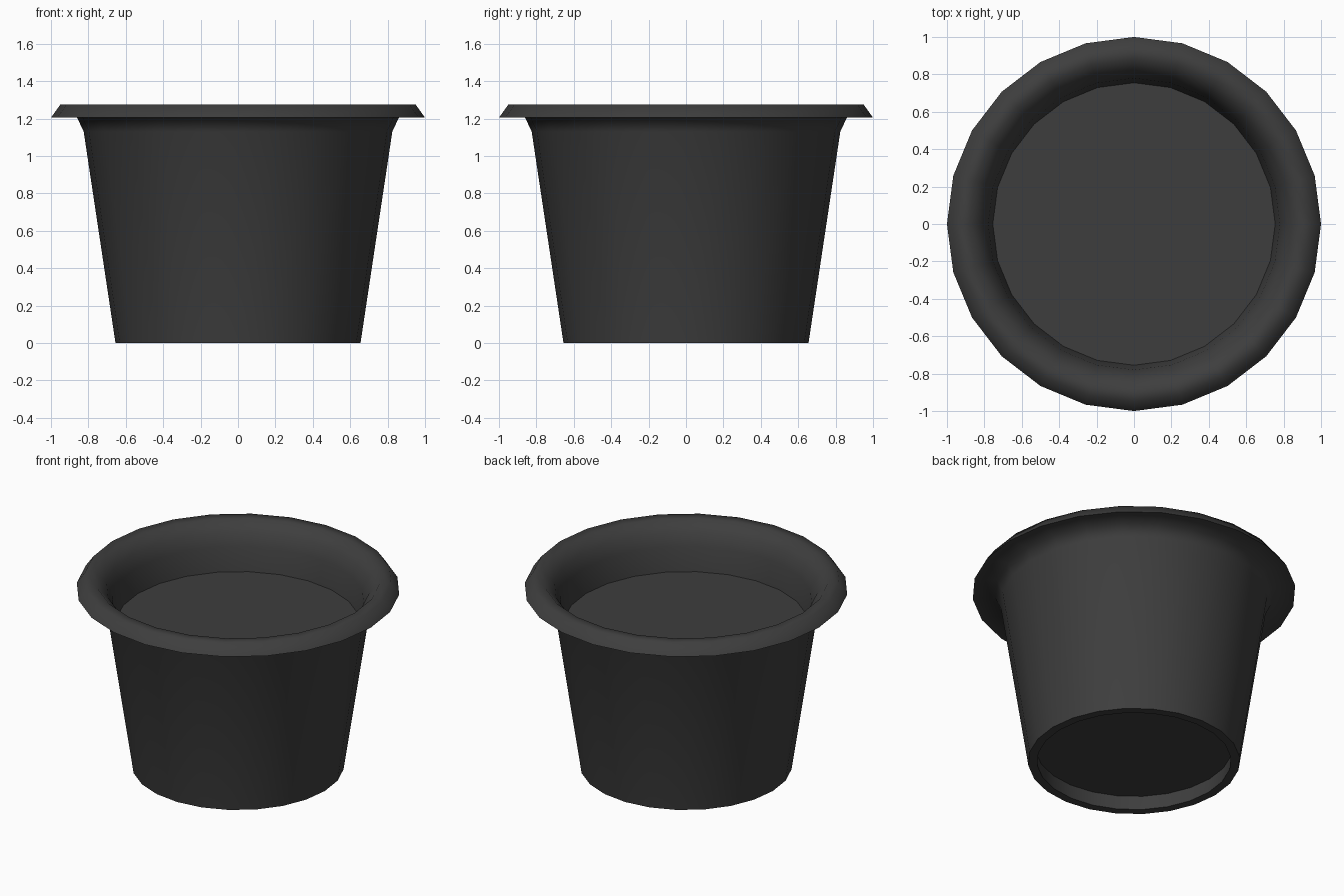
import bpy, bmesh
from math import radians, tau

SIDES = 24

cube = bpy.data.objects.get("Cube")
if cube:
    bpy.data.objects.remove(cube, do_unlink=True)

plastic = bpy.data.materials.new("charcoal_plastic")
plastic.use_nodes = True
COLOUR = (0.048, 0.048, 0.048, 1)
plastic.diffuse_color = COLOUR
plastic.node_tree.nodes["Principled BSDF"].inputs["Base Color"].default_value = COLOUR


def add_object(name, bm):
    mesh = bpy.data.meshes.new(name)
    bm.to_mesh(mesh)
    bm.free()
    obj = bpy.data.objects.new(name, mesh)
    bpy.context.collection.objects.link(obj)
    mesh.materials.append(plastic)
    bpy.ops.object.select_all(action="DESELECT")
    obj.select_set(True)
    bpy.context.view_layer.objects.active = obj
    bpy.ops.object.shade_smooth_by_angle(angle=radians(70))
    return obj


def lathe(name, profile):
    """Spin a closed (radius, height) profile about the z axis."""
    bm = bmesh.new()
    verts = [bm.verts.new((r, 0, z)) for r, z in profile]
    edges = [bm.edges.new((a, b)) for a, b in zip(verts, verts[1:] + verts[:1])]
    bmesh.ops.spin(bm, geom=verts + edges, cent=(0, 0, 0), axis=(0, 0, 1),
                   angle=tau, steps=SIDES, use_duplicate=False)
    bmesh.ops.remove_doubles(bm, verts=bm.verts, dist=0.0005)
    bmesh.ops.recalc_face_normals(bm, faces=bm.faces)
    return add_object(name, bm)


def disc(name, radius, z, facing_up):
    bm = bmesh.new()
    bmesh.ops.create_circle(bm, cap_ends=True, segments=SIDES, radius=radius)
    for v in bm.verts:
        v.co.z = z
    bm.normal_update()
    for f in bm.faces:
        if (f.normal.z > 0) != facing_up:
            f.normal_flip()
    return add_object(name, bm)


# Tapered wall with a flared neck and a rolled-over rim
lathe("pot_wall", [
    (0.60, 0.0), (0.655, 0.0),                   # foot
    (0.825, 1.13), (0.86, 1.205),                # outside and flare
    (1.0, 1.205), (0.95, 1.275), (0.88, 1.275),  # rim
    (0.815, 1.21), (0.78, 1.13), (0.755, 0.97),  # inside
    (0.61, 0.10),
])

# Filled surface inside the mouth, and the base recessed above the foot
disc("fill_surface", 0.755, 0.97, True)
disc("recessed_base", 0.61, 0.10, False)
